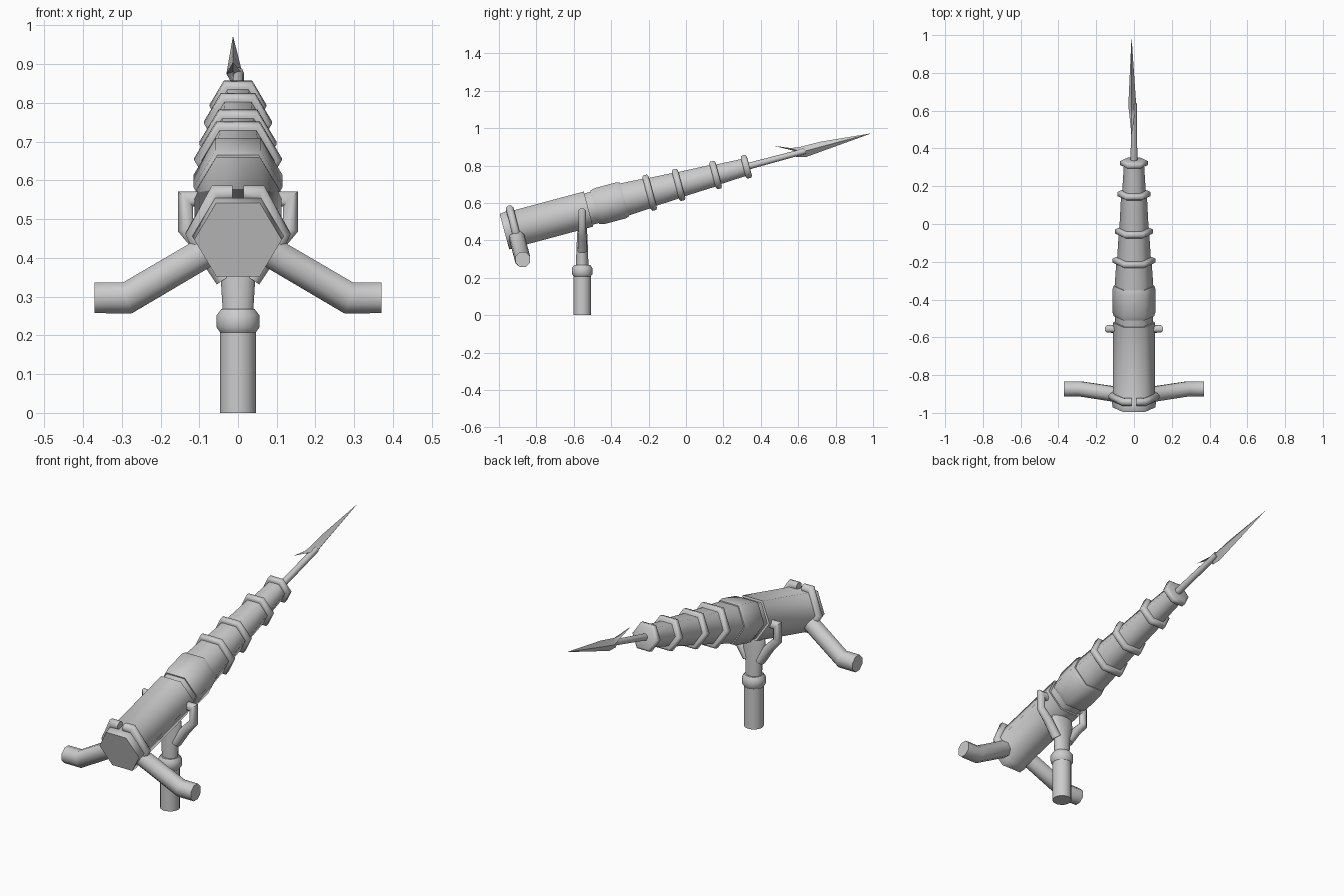
import bpy, bmesh, math
from mathutils import Vector, Matrix

if "Cube" in bpy.data.objects:
    bpy.data.objects.remove(bpy.data.objects["Cube"], do_unlink=True)

grey = bpy.data.materials.new("grey_metal")
grey.use_nodes = True
grey.diffuse_color = (0.6, 0.6, 0.6, 1)
grey.node_tree.nodes["Principled BSDF"].inputs["Base Color"].default_value = (0.6, 0.6, 0.6, 1)

# Gun frame: local y runs along the barrel, local z is its upper side
TILT = Matrix.Translation((0, 0, 0.707)) @ Matrix.Rotation(math.radians(15), 4, "X")
UPRIGHT = Matrix.Identity(4)


def finish(name, bm, matrix, angle):
    bmesh.ops.recalc_face_normals(bm, faces=bm.faces)
    mesh = bpy.data.meshes.new(name)
    bm.transform(matrix)
    bm.to_mesh(mesh)
    bm.free()
    mesh.materials.append(grey)
    ob = bpy.data.objects.new(name, mesh)
    bpy.context.collection.objects.link(ob)
    bpy.ops.object.select_all(action="DESELECT")
    ob.select_set(True)
    bpy.context.view_layer.objects.active = ob
    bpy.ops.object.shade_smooth_by_angle(angle=math.radians(angle))
    return ob


def loft(name, rings, matrix=UPRIGHT, angle=40):
    """Skin a list of vertex rings and close both ends."""
    bm = bmesh.new()
    loops = [[bm.verts.new(p) for p in ring] for ring in rings]
    n = len(loops[0])
    for a, b in zip(loops, loops[1:]):
        for i in range(n):
            j = (i + 1) % n
            bm.faces.new((a[i], a[j], b[j], b[i]))
    bm.faces.new(loops[0][::-1])
    bm.faces.new(loops[-1])
    return finish(name, bm, matrix, angle)


def barrel(name, profile, sides=6, angle=61):
    """Sections (distance along barrel, radius), flat side up."""
    turn = [math.tau * i / sides for i in range(sides)]
    rings = [[(r * math.cos(t), s, r * math.sin(t)) for t in turn] for s, r in profile]
    return loft(name, rings, TILT, angle)


def upright(name, profile, sides=16):
    """Elliptical sections (height, half width x, half depth y) of the stand."""
    turn = [math.tau * (i + 0.5) / sides for i in range(sides)]
    rings = [[(a * math.cos(t), STAND_Y + b * math.sin(t), z) for t in turn] for z, a, b in profile]
    return loft(name, rings)


def tube(name, path, radii, side, sides=8):
    """Mitred tube along a path; side = -1 mirrors it to the right."""
    pts = [Vector(p) for p in path]
    rings = []
    for i, (p, r) in enumerate(zip(pts, radii)):
        d0 = (p - pts[max(i - 1, 0)]).normalized()
        d1 = (pts[min(i + 1, len(pts) - 1)] - p).normalized()
        d = (d0 + d1).normalized()
        u = Vector((0, 1, 0))
        u = (u - d * u.dot(d)).normalized()
        v = d.cross(u)
        # Widen the mitre so the tube keeps its thickness at bends
        stretch = 1 / max(d.dot(d1 if d1.length else d0), 0.6)
        ring = []
        for k in range(sides):
            t = math.tau * (k + 0.5) / sides
            q = p + u * (r * math.cos(t)) + v * (r * stretch * math.sin(t))
            ring.append((q.x * side, q.y, q.z))
        rings.append(ring)
    return loft(name, rings, UPRIGHT, 50)


# Receiver and sleeve
barrel("receiver", [(-1.005, 0.113), (-0.97, 0.118), (-0.96, 0.112), (-0.54, 0.112)])
barrel("receiver_neck", [(-0.55, 0.1), (-0.49, 0.1)])
barrel("sleeve", [(-0.505, 0.107), (-0.48, 0.115), (-0.36, 0.115), (-0.34, 0.108)])

# Stepped barrel segments with raised rings
ring_at = [(-0.2, 0.113), (-0.04, 0.1), (0.165, 0.088), (0.335, 0.073)]
start = -0.35
for i, (s, r) in enumerate(ring_at, 1):
    barrel(f"barrel_segment_{i}", [(start, r - 0.01), (s, r - 0.02)])
    barrel(f"barrel_ring_{i}", [(s - 0.018, r - 0.012), (s - 0.012, r),
                                (s + 0.01, r), (s + 0.016, r - 0.012)])
    start = s

# Harpoon shaft and barbed head
barrel("harpoon_shaft", [(0.33, 0.018), (0.66, 0.015)], sides=8)
bm = bmesh.new()
outline = [(1.028, 0), (0.75, 0.027), (0.64, 0.028), (0.59, 0.035), (0.505, 0.07),
           (0.6, 0.018), (0.606, -0.02), (0.66, -0.032)]
rim = [bm.verts.new((-0.013, s, h)) for s, h in outline]
for x in (-0.03, 0.012):
    peak = bm.verts.new((x, 0.65, 0))
    for i, v in enumerate(rim):
        bm.faces.new((v, rim[(i + 1) % len(rim)], peak))
finish("harpoon_head", bm, TILT, 30)

# Stand post, collar and neck
STAND_Y = -0.555
upright("stand_post", [(0, 0.047, 0.047), (0.22, 0.047, 0.047)])
upright("stand_collar", [(0.208, 0.047, 0.047), (0.22, 0.056, 0.056),
                         (0.252, 0.056, 0.056), (0.268, 0.044, 0.044)])
upright("stand_neck", [(0.26, 0.04, 0.034), (0.34, 0.045, 0.032), (0.43, 0.065, 0.028),
                       (0.475, 0.06, 0.024)])

for label, side in (("left", 1), ("right", -1)):
    # Fork arm with a pivot peg turned in to the receiver
    arm = [(0.035, STAND_Y, 0.345), (0.09, STAND_Y, 0.425), (0.135, STAND_Y, 0.475),
           (0.135, STAND_Y, 0.552), (0.07, STAND_Y, 0.552)]
    tube(f"{label}_fork_arm", arm, [0.026, 0.024, 0.021, 0.021, 0.021], side)

    # Strap over the receiver, from the top lug down to the grip
    strap = [(0.014, 0.108), (0.055, 0.108), (0.113, 0), (0.09, -0.05)]
    strap = [TILT @ Vector((x, -0.947, h)) for x, h in strap]
    tube(f"{label}_strap", strap, [0.022] * 4, side)

    # Bent hand grip
    grip = [(0.05, -0.91, 0.435), (0.12, -0.898, 0.394), (0.285, -0.873, 0.297), (0.37, -0.873, 0.297)]
    tube(f"{label}_grip", grip, [0.043] * 4, side)
